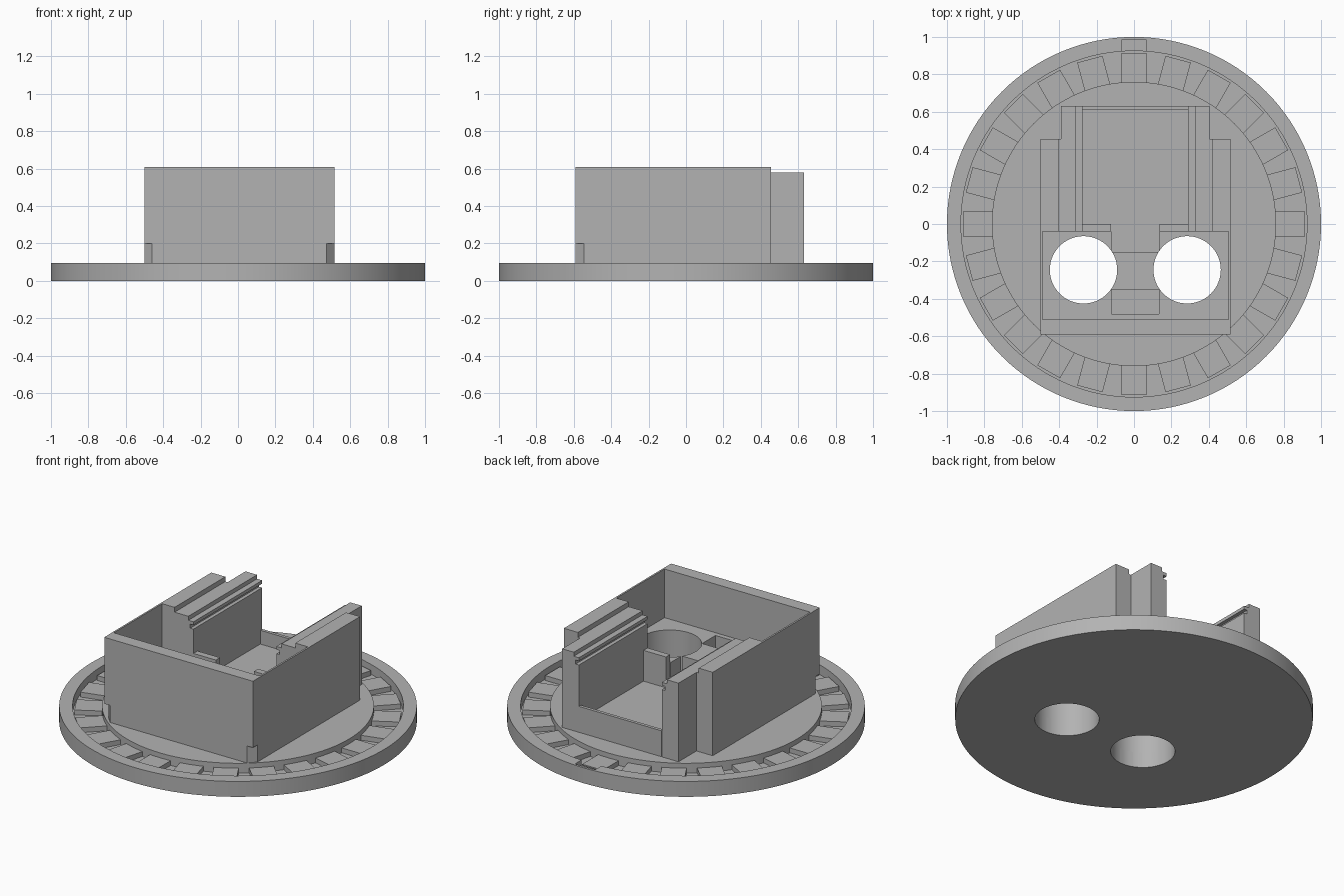
import bpy, bmesh, math
from mathutils import Matrix

cube = bpy.data.objects.get("Cube")
if cube:
    bpy.data.objects.remove(cube, do_unlink=True)

grey = bpy.data.materials.new("plain_grey")
grey.use_nodes = True
GREY = (0.45, 0.45, 0.45, 1)
grey.diffuse_color = GREY
grey.node_tree.nodes["Principled BSDF"].inputs["Base Color"].default_value = GREY

MID = 0.007     # middle of the housing in x
DECK = 0.095    # top of the round base


def finish(name, bm):
    bmesh.ops.recalc_face_normals(bm, faces=bm.faces)
    mesh = bpy.data.meshes.new(name)
    bm.to_mesh(mesh)
    bm.free()
    mesh.materials.append(grey)
    ob = bpy.data.objects.new(name, mesh)
    bpy.context.collection.objects.link(ob)
    return ob


def add_box(bm, x, y, z, turn=0):
    size = Matrix.Diagonal((x[1] - x[0], y[1] - y[0], z[1] - z[0], 1))
    mid = Matrix.Translation((sum(x) / 2, sum(y) / 2, sum(z) / 2))
    bmesh.ops.create_cube(bm, size=1, matrix=Matrix.Rotation(turn, 4, 'Z') @ mid @ size)


def box(name, x, y, z):
    bm = bmesh.new()
    add_box(bm, x, y, z)
    return finish(name, bm)


def prism(name, points, place, offset):
    bm = bmesh.new()
    face = bm.faces.new([bm.verts.new(place(*p)) for p in points])
    new = bmesh.ops.extrude_face_region(bm, geom=[face])["geom"]
    bmesh.ops.translate(bm, vec=offset, verts=[v for v in new if isinstance(v, bmesh.types.BMVert)])
    return finish(name, bm)


def cylinder(name, x, y, radius):
    bm = bmesh.new()
    bmesh.ops.create_cone(bm, cap_ends=True, segments=64, radius1=radius, radius2=radius,
                          depth=2, matrix=Matrix.Translation((x, y, 0)))
    return finish(name, bm)


def cut(ob, cutters):
    bpy.context.view_layer.objects.active = ob
    for cutter in cutters:
        mod = ob.modifiers.new("cut", 'BOOLEAN')
        mod.operation, mod.solver, mod.object = 'DIFFERENCE', 'EXACT', cutter
        bpy.ops.object.modifier_apply(modifier=mod.name)
        bpy.data.objects.remove(cutter, do_unlink=True)


def smooth(ob):
    bpy.ops.object.select_all(action='DESELECT')
    ob.select_set(True)
    bpy.context.view_layer.objects.active = ob
    bpy.ops.object.shade_smooth_by_angle(angle=math.radians(30))


def holes():
    return [cylinder("hole_cutter", MID + s * 0.277, -0.245, 0.18) for s in (-1, 1)]


# Round base with a ring groove, lathed from half a section
bm = bmesh.new()
section = [(0, 0), (1, 0), (1, DECK), (0.925, DECK), (0.925, 0.035),
           (0.76, 0.035), (0.76, DECK), (0, DECK)]
verts = [bm.verts.new((r, 0, z)) for r, z in section]
edges = [bm.edges.new(pair) for pair in zip(verts, verts[1:])]
bmesh.ops.spin(bm, geom=verts + edges, axis=(0, 0, 1), cent=(0, 0, 0),
               angle=math.tau, steps=128, use_duplicate=False)
bmesh.ops.remove_doubles(bm, verts=bm.verts, dist=0.0005)
base = finish("round_base", bm)
cut(base, holes() + [box("notch_cutter", (-0.068, 0.068), (0.9, 0.985), (0.065, 0.2))])
smooth(base)

# Ring of detent teeth in the groove
bm = bmesh.new()
for i in range(24):
    add_box(bm, (0.75, 0.912), (-0.07, 0.07), (0.03, 0.065), i * math.tau / 24)
finish("ring_teeth", bm)

# Slab around the two holes, with a sunken channel on each side of the bridge
slab = box("hole_slab", (-0.49, 0.505), (-0.51, -0.04), (DECK, 0.31))
channels = [box("channel_cutter", (-0.12, 0.135), y, (0.17, 0.5))
            for y in ((-0.48, -0.35), (-0.15, 0.1))]
cut(slab, holes() + channels)
smooth(slab)

# Front wall with its lower corners cut off
front = box("front_wall", (-0.5, 0.515), (-0.59, -0.51), (DECK, 0.61))
corners = []
for s in (-1, 1):
    x = MID + s * 0.508
    corners.append(prism("corner_cutter", [(x - s * 0.05, -0.6), (x + s * 0.05, -0.6),
                                           (x + s * 0.05, -0.49), (x + s * 0.01, -0.535)],
                         lambda a, b: (a, b, 0), (0, 0, 0.2)))
cut(front, corners)

# Rear floor and low back wall
box("rear_floor", (-0.275, 0.29), (-0.04, 0.61), (DECK, 0.17))
box("back_wall", (-0.275, 0.29), (0.61, 0.63), (DECK, 0.255))

# Side walls, slotted rails and inner tabs, repeated on both sides
rail = [(0.397, DECK), (0.397, 0.58), (0.318, 0.58), (0.318, 0.555), (0.283, 0.555),
        (0.283, 0.535), (0.305, 0.535), (0.305, 0.51), (0.283, 0.51), (0.283, DECK)]
for side, s in (("right", -1), ("left", 1)):
    def span(a, b):
        return sorted((MID + s * a, MID + s * b))
    box(side + "_thin_wall", span(0.497, 0.508), (-0.51, -0.04), (DECK, 0.61))
    box(side + "_thick_wall", span(0.412, 0.508), (-0.04, 0.455), (DECK, 0.61))
    box(side + "_step", span(0.397, 0.412), (-0.04, 0.455), (DECK, 0.58))
    prism(side + "_rail", rail, lambda a, b: (MID + s * a, -0.04, b), (0, 0.67, 0))
    box(side + "_tab", span(0.13, 0.283), (-0.04, 0), (DECK, 0.36))
